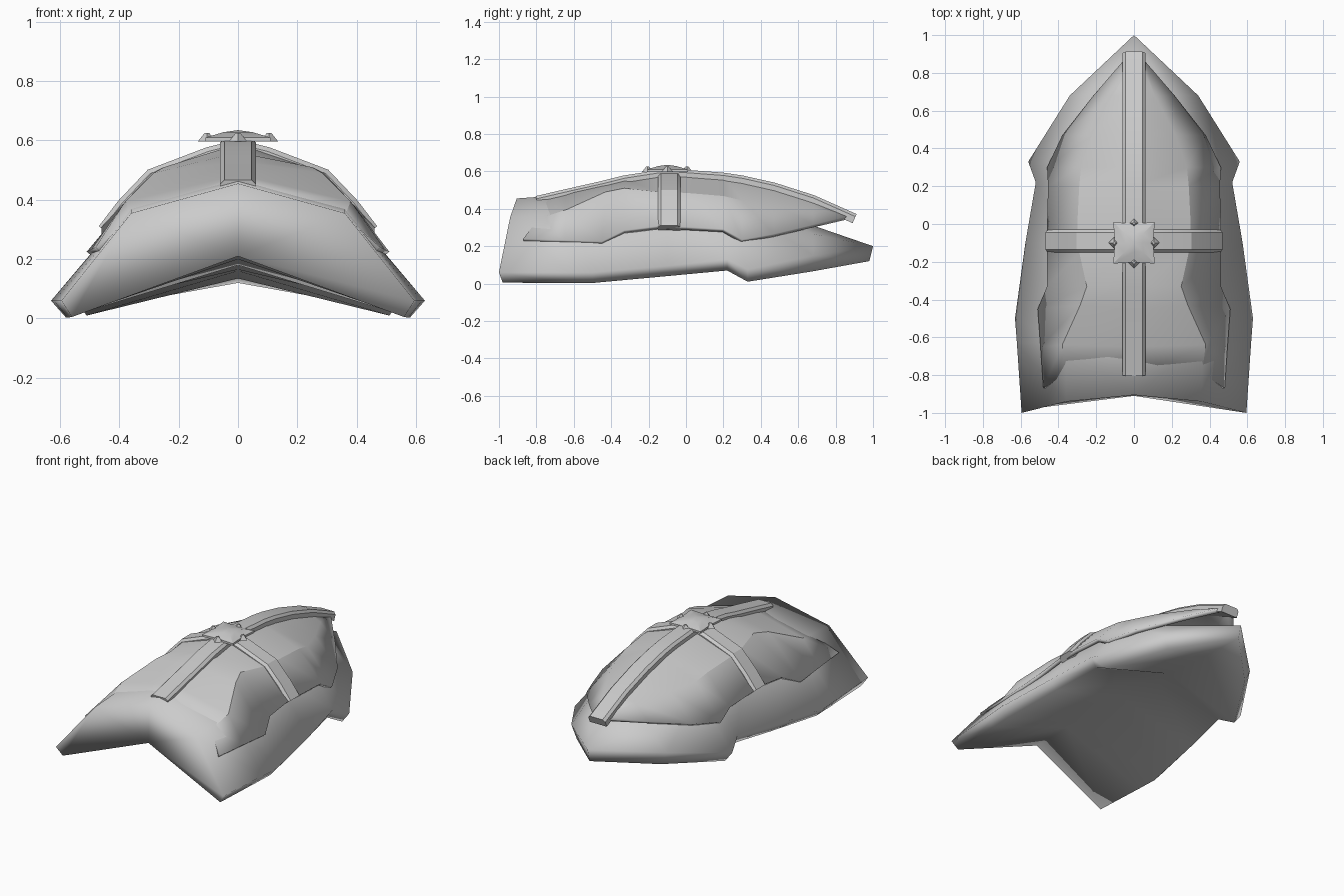
import bpy, bmesh, math
from mathutils import Vector

if "Cube" in bpy.data.objects:
    bpy.data.objects.remove(bpy.data.objects["Cube"])

steel = bpy.data.materials.new("grey_steel")
steel.diffuse_color = (0.6, 0.6, 0.6, 1)
steel.use_nodes = True
steel.node_tree.nodes["Principled BSDF"].inputs["Base Color"].default_value = steel.diffuse_color


def finish(name, bm, angle):
    bmesh.ops.remove_doubles(bm, verts=bm.verts, dist=0.0005)
    bmesh.ops.recalc_face_normals(bm, faces=bm.faces)
    me = bpy.data.meshes.new(name)
    bm.to_mesh(me)
    bm.free()
    me.materials.append(steel)
    ob = bpy.data.objects.new(name, me)
    bpy.context.collection.objects.link(ob)
    bpy.ops.object.select_all(action='DESELECT')
    ob.select_set(True)
    bpy.context.view_layer.objects.active = ob
    bpy.ops.object.shade_smooth_by_angle(angle=math.radians(angle))
    return ob


def loft(bm, rows, closed=False, caps=False):
    """Skin between rows of points."""
    vs = [[bm.verts.new(p) for p in r] for r in rows]
    n = len(rows[0])
    for a, b in zip(vs, vs[1:]):
        for i in range(n if closed else n - 1):
            j = (i + 1) % n
            bm.faces.new((a[i], a[j], b[j], b[i]))
    if caps:
        bm.faces.new(vs[0])
        bm.faces.new(vs[-1])


def mirrored(half):
    """Half section from the centre outwards -> full section."""
    return [(-x, y, z) for x, y, z in reversed(half[1:])] + list(half)


# --- Base shell: top centre, shoulder, rim, lower rim, underside centre ---
def section(y, c, sh, e, lo, u):
    return [(0, y, c), (sh[0], y, sh[1]), (e[0], y, e[1]), (lo[0], y, lo[1]), (0, y, u)]


base_rows = [
    [(0, -.905, .455), (.36, -.94, .355), (.595, -1, .06), (.56, -.98, .005), (0, -.91, .21)],
    section(-.63, .475, (.36, .375), (.62, .06), (.575, .003), .21),
    section(-.5, .49, (.36, .38), (.63, .06), (.58, .003), .20),
    section(-.1, .54, (.33, .435), (.575, .095), (.53, .04), .18),
    section(.22, .52, (.32, .41), (.52, .13), (.48, .07), .165),
    section(.33, .485, (.31, .38), (.56, .075), (.51, .01), .16),
    section(.68, .31, (.2, .265), (.34, .15), (.3, .066), .135),
    [(0, 1, .2)] * 3 + [(0, .98, .12)] * 2,
]
bm = bmesh.new()
for s in (1, -1):
    half = [[(s * x, y, z) for x, y, z in r] for r in base_rows]
    loft(bm, half)
    bm.faces.new([bm.verts.new(p) for p in half[0]])
bmesh.ops.remove_doubles(bm, verts=bm.verts, dist=0.0005)
bmesh.ops.dissolve_degenerate(bm, edges=bm.edges, dist=0.0005)
finish("base_shell", bm, 100)

# --- Raised panel: centre, shoulder fold, outer edge ---
panel_rows = [
    [(0, -.8, .45), (.36, -.79, .345), (.48, -.87, .24)],
    [(0, -.65, .485), (.38, -.64, .395), (.495, -.65, .232)],
    [(0, -.45, .53), (.285, -.43, .49), (.51, -.45, .225)],
    [(0, -.33, .56), (.25, -.33, .51), (.46, -.33, .285)],
    [(0, -.15, .588), (.29, -.15, .49), (.46, -.15, .308)],
    [(0, .0, .59), (.3, .0, .485), (.46, .0, .303)],
    [(0, .2, .575), (.29, .2, .468), (.455, .2, .292)],
    [(0, .3, .56), (.28, .3, .445), (.46, .3, .235)],
    [(0, .47, .522), (.22, .47, .43), (.38, .47, .265)],
    [(0, .68, .455), (.11, .68, .41), (.215, .68, .315)],
    [(0, .87, .375), (.03, .865, .37), (.06, .86, .358)],
]
bm = bmesh.new()
loft(bm, [mirrored(r) for r in panel_rows])
panel = finish("raised_panel", bm, 25)
sol = panel.modifiers.new("thickness", 'SOLIDIFY')
sol.thickness = 0.025
sol.offset = -1 if panel.data.polygons[0].normal.z > 0 else 1


# --- Straps: trapezoid section swept along a path ---
def strap(name, path, axis):
    prof = [(-.06, -.035), (-.06, .003), (-.045, .018), (.045, .018), (.06, .003), (.06, -.035)]
    rows = []
    pts = [Vector(p) for p in path]
    for i, p in enumerate(pts):
        t = (pts[min(i + 1, len(pts) - 1)] - pts[max(i - 1, 0)]).normalized()
        side = Vector(axis)
        up = side.cross(t)
        if up.z < 0:
            up = -up
        rows.append([p + side * a + up * b for a, b in prof])
    bm = bmesh.new()
    loft(bm, rows, closed=True, caps=True)
    finish(name, bm, 25)


strap("long_strap", [r[0] for r in panel_rows[:-1]] + [(0, .905, .355)], (1, 0, 0))
strap("cross_strap", mirrored([(0, -.09, .585), (.1, -.09, .56), (.295, -.09, .486),
                               (.39, -.09, .385), (.455, -.09, .30)]), (0, 1, 0))

# --- Emblem: shallow domed square plate with slightly waisted sides ---
ring = []
for k in range(8):
    a = k * math.pi / 4
    r = .102 if k % 2 == 0 else .155
    ring.append((r * math.cos(a), r * math.sin(a) - .1))
bm = bmesh.new()
loft(bm, [[(x, y, .597) for x, y in ring],
          [(x, y, .61) for x, y in ring],
          [(x * .45, (y + .1) * .45 - .1, .628) for x, y in ring],
          [(0, -.1, .635)] * 8], closed=True)
bmesh.ops.remove_doubles(bm, verts=bm.verts, dist=0.0005)
bmesh.ops.dissolve_degenerate(bm, edges=bm.edges, dist=0.0005)
bm.faces.new([v for v in bm.verts if v.co.z < .6])
finish("emblem_plate", bm, 20)

# --- Four pointed studs around the emblem ---
for k in range(4):
    a = k * math.pi / 2
    bm = bmesh.new()
    bmesh.ops.create_cone(bm, cap_ends=True, segments=4, radius1=.03, radius2=.008, depth=.028)
    bmesh.ops.translate(bm, verts=bm.verts,
                        vec=(.105 * math.cos(a), .105 * math.sin(a) - .1, .611))
    finish("emblem_stud", bm, 20)
